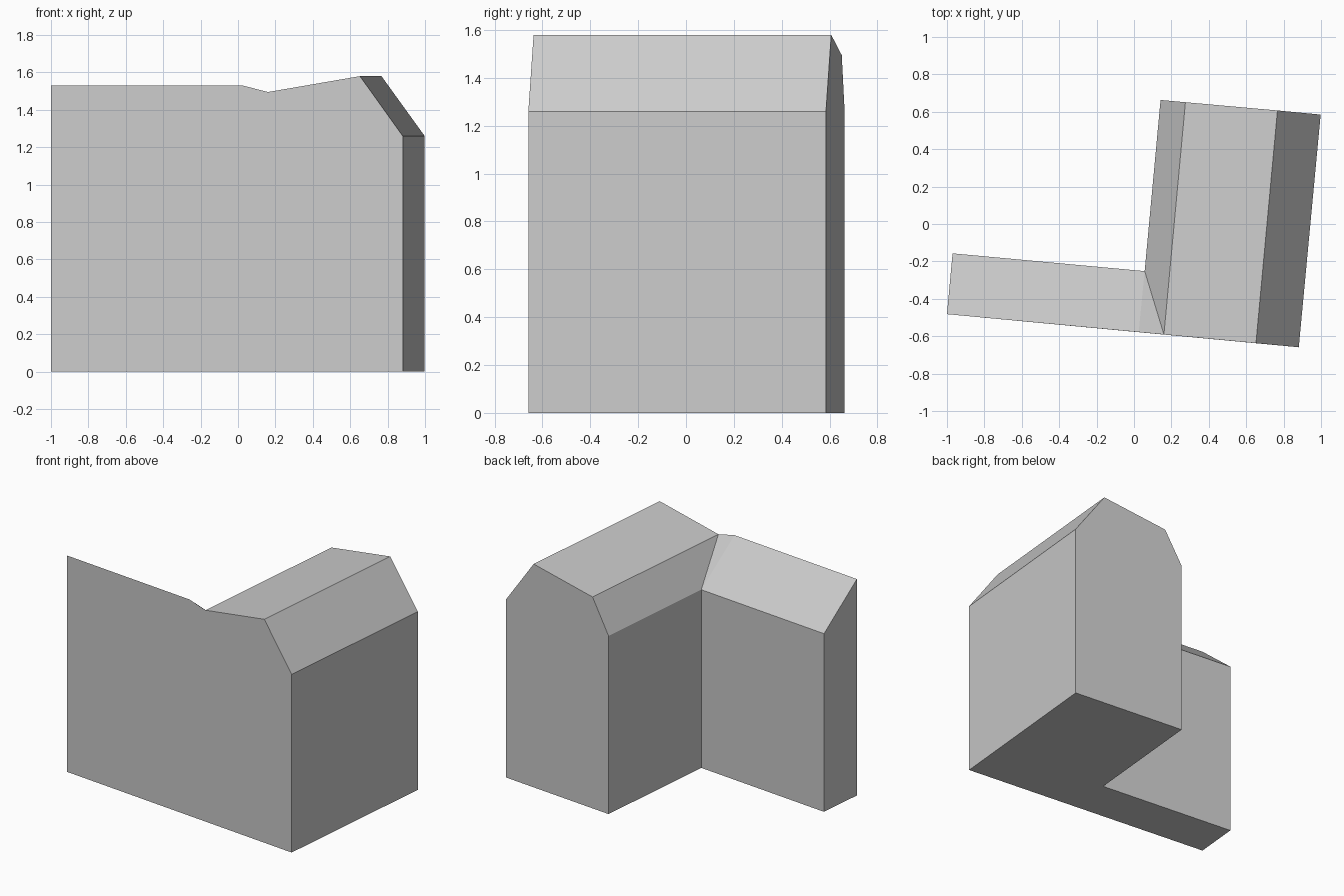
import bpy
import bmesh

cube = bpy.data.objects.get("Cube")
if cube:
    bpy.data.objects.remove(cube, do_unlink=True)

EAVE, WING_TOP, SHOULDER, RIDGE = 1.26, 1.53, 1.495, 1.58

# L-shaped footprint, anticlockwise from the wing's front corner
footprint = {
    "wing_front": (-1.0, -0.482),
    "block_front": (0.881, -0.659),
    "block_back": (0.998, 0.585),
    "inner_back": (0.142, 0.663),
    "valley": (0.057, -0.252),
    "wing_back": (-0.97, -0.157),
}

# Roof corners above the footprint
roof = {
    "wing_front_top": (-1.0, -0.482, WING_TOP),
    "wing_end_top": (0.025, -0.578, WING_TOP),
    "shoulder_front": (0.16, -0.591, SHOULDER),
    "ridge_front": (0.652, -0.637, RIDGE),
    "ridge_back": (0.767, 0.607, RIDGE),
    "shoulder_back": (0.275, 0.651, SHOULDER),
}

bm = bmesh.new()
base = {n: bm.verts.new((x, y, 0)) for n, (x, y) in footprint.items()}
top = {n: bm.verts.new((x, y, EAVE)) for n, (x, y) in footprint.items()
       if n != "wing_front"}
top.update({n: bm.verts.new(p) for n, p in roof.items()})


def wall(start, end, *outline):
    """Wall on one footprint side; outline runs from above end to above start."""
    bm.faces.new([base[start], base[end]] + [top[n] for n in outline])


def slope(*names):
    bm.faces.new([top[n] for n in names])


# Floor and walls
bm.faces.new(list(reversed(list(base.values()))))
wall("wing_front", "block_front", "block_front", "ridge_front",
     "shoulder_front", "wing_end_top", "wing_front_top")
wall("block_front", "block_back", "block_back", "block_front")
wall("block_back", "inner_back", "inner_back", "shoulder_back",
     "ridge_back", "block_back")
wall("inner_back", "valley", "valley", "inner_back")
wall("valley", "wing_back", "wing_back", "valley")
wall("wing_back", "wing_front", "wing_front_top", "wing_back")

# Roof planes
slope("block_front", "block_back", "ridge_back", "ridge_front")
slope("ridge_front", "ridge_back", "shoulder_back", "shoulder_front")
slope("shoulder_front", "shoulder_back", "inner_back", "valley")
slope("wing_end_top", "shoulder_front", "valley")
slope("wing_front_top", "wing_end_top", "valley", "wing_back")
bmesh.ops.recalc_face_normals(bm, faces=bm.faces[:])

mesh = bpy.data.meshes.new("building")
bm.to_mesh(mesh)
bm.free()
building = bpy.data.objects.new("building", mesh)
bpy.context.collection.objects.link(building)

# Plain grey finish
grey = bpy.data.materials.new("plain grey")
grey.use_nodes = True
colour = (0.6, 0.6, 0.6, 1)
grey.diffuse_color = colour
grey.node_tree.nodes["Principled BSDF"].inputs["Base Color"].default_value = colour
mesh.materials.append(grey)
